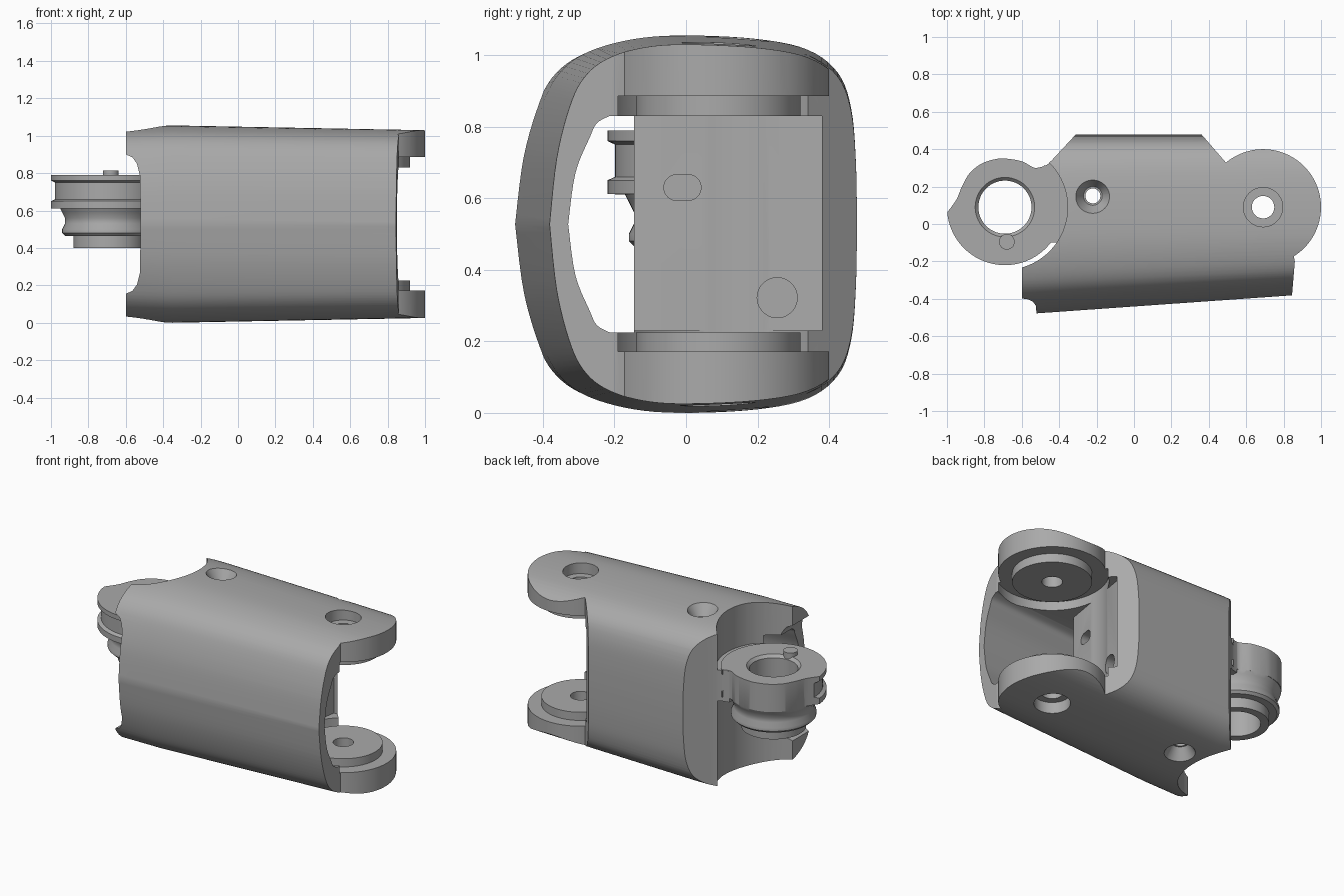
import bpy, bmesh, math
from mathutils import Vector

cube = bpy.data.objects.get("Cube")
if cube:
    bpy.data.objects.remove(cube)

MID = 0.5275                 # height of the symmetry plane
LUG = (0.69, 0.09)           # fork hinge axis
RING = (-0.69, 0.09)         # knuckle hinge axis

grey = bpy.data.materials.new("plain_grey")
grey.use_nodes = True
grey.diffuse_color = (0.4, 0.4, 0.4, 1)
grey.node_tree.nodes["Principled BSDF"].inputs["Base Color"].default_value = (0.4, 0.4, 0.4, 1)


def make(name, bm):
    bmesh.ops.recalc_face_normals(bm, faces=bm.faces)
    mesh = bpy.data.meshes.new(name)
    bm.to_mesh(mesh)
    bm.free()
    mesh.materials.append(grey)
    obj = bpy.data.objects.new(name, mesh)
    bpy.context.collection.objects.link(obj)
    return obj


def loft(name, loops):
    """Skin a list of equal closed loops and cap both ends."""
    bm = bmesh.new()
    rows = [[bm.verts.new(p) for p in loop] for loop in loops]
    n = len(rows[0])
    for a, b in zip(rows, rows[1:]):
        for i in range(n):
            j = (i + 1) % n
            bm.faces.new((a[i], a[j], b[j], b[i]))
    bm.faces.new(rows[0])
    bm.faces.new(rows[-1])
    return make(name, bm)


def prism(name, outline, lo, hi):
    return loft(name, [[(x, y, z) for x, y in outline] for z in (lo, hi)])


def circle(c, r, n=72):
    return [(c[0] + r * math.cos(2 * math.pi * i / n),
             c[1] + r * math.sin(2 * math.pi * i / n)) for i in range(n)]


def stack(name, c, levels, n=72):
    """Solid of revolution given as (radius, height) levels."""
    return loft(name, [[(x, y, z) for x, y in circle(c, r, n)] for r, z in levels])


def spline(pts, steps=5):
    """Smooth open curve through the points."""
    p = [Vector(q) for q in [pts[0]] + pts + [pts[-1]]]
    out = []
    for a, b, c, d in zip(p, p[1:], p[2:], p[3:]):
        for k in range(steps):
            t = k / steps
            out.append(0.5 * (2 * b + (c - a) * t + (2 * a - 5 * b + 4 * c - d) * t * t
                              + (3 * b - a - 3 * c + d) * t ** 3))
    return [tuple(q) for q in out] + [pts[-1]]


def mirrored(half):
    """Close a half section by mirroring it in the symmetry plane."""
    return half + [(y, 2 * MID - z) for y, z in reversed(half[1:-1])]


def boolean(obj, op, *others):
    for other in others:
        mod = obj.modifiers.new("cut", 'BOOLEAN')
        mod.operation, mod.solver, mod.object = op, 'EXACT', other
        bpy.context.view_layer.update()
        ev = obj.evaluated_get(bpy.context.evaluated_depsgraph_get())
        mesh = bpy.data.meshes.new_from_object(ev)
        obj.modifiers.clear()
        obj.data = mesh
        bpy.data.objects.remove(other)


def front_scale(x):
    return (0.441 - 0.0706 * x) / 0.48


# Outer skin: rounded section, narrowing towards the fork
section = mirrored(spline([
    (0.478, MID), (0.475, 0.7), (0.462, 0.85), (0.425, 0.95), (0.34, 1.015),
    (0.2, 1.045), (0, 1.055), (-0.15, 1.045), (-0.28, 1.01), (-0.36, 0.955),
    (-0.41, 0.87), (-0.455, 0.72), (-0.48, MID)]))
skin = loft("skin", [[(x, y * (front_scale(x) if y < 0 else 1), MID + (z - MID) * s)
                      for y, z in section]
                     for x, s in ((-0.7, 0.985), (-0.35, 1), (1.1, 0.948))])

# Body: plan outline plus the fork discs, trimmed to the skin
body = prism("body", [(-0.31, 0.6), (-0.31, 0.48), (-0.44, 0.34), (-0.6, 0.2), (-0.6, -0.6),
                      (0.83, -0.6), (0.845, -0.38), (0.86, -0.2), (0.84, -0.1), (0.49, 0.33),
                      (0.36, 0.48), (0.36, 0.6)], -0.2, 1.3)
boolean(body, 'UNION', prism("disc", circle(LUG, 0.31, 96), -0.15, 1.25))
boolean(body, 'INTERSECT', skin)

# Knuckle recess and the stepped front edge beside it
edge = [(-0.75, 0.9), (-0.6, 0.9), (-0.565, 0.885), (-0.54, 0.85), (-0.525, 0.79), (-0.52, MID)]
step = loft("step", [[(x, y, z) for x, z in mirrored(edge)
                      + [(-0.75, 2 * MID - 0.9)]] for y in (-0.7, -0.1)])
recess = prism("recess", circle(RING, 0.335, 96), -0.3, 1.4)
boolean(body, 'DIFFERENCE', recess, step)

# Passage behind the front wall, and the fork opening
inner = mirrored([(-0.145, MID), (-0.145, 0.83)] + spline(
    [(-0.27, 0.83), (-0.305, 0.81), (-0.325, 0.77), (-0.365, 0.67), (-0.385, MID)]))
passage = loft("passage", [[(x, y if y > -0.2 else y + 0.055 + 0.0706 * (0.84 - x) * -1, z)
                            for y, z in inner] for x in (-0.9, 1.2)])
opening = prism("opening", [(0.33, -0.16), (1.2, -0.16), (1.2, 0.38), (0.42, 0.38)], 0.23, 0.83)
clearance = prism("clearance", circle(LUG, 0.327, 96), 0.172, 0.886)
boolean(body, 'DIFFERENCE', passage, opening, clearance)

# Hinge holes, counterbores and countersunk screw hole
boolean(body, 'DIFFERENCE',
        stack("axle_hole", LUG, [(0.06, -0.3), (0.06, 1.3)]),
        stack("top_bore", LUG, [(0.105, 0.965), (0.105, 1.3)]),
        stack("bottom_bore", LUG, [(0.105, -0.3), (0.105, 0.09)]))
SCREW = (-0.22, 0.15)
boolean(body, 'DIFFERENCE',
        stack("screw_hole", SCREW, [(0.04, -0.3), (0.04, 1.3)], 48),
        stack("top_sink", SCREW, [(0.05, 0.98), (0.095, 1.055), (0.095, 1.3)], 48),
        stack("bottom_sink", SCREW, [(0.095, -0.3), (0.095, 0.0), (0.05, 0.075)], 48))

# Round cable hole and shallow slot in the inner wall
cable = loft("cable", [[(x, y, z) for y, z in circle((0.255, 0.322), 0.056, 40)]
                       for x in (0.1, 0.6)])
slot = loft("slot", [[(x, y + math.copysign(0.016, y + 0.01001), z)
                      for y, z in circle((-0.01, 0.63), 0.036, 40)] for x in (0.25, 0.6)])
boolean(body, 'DIFFERENCE', cable, slot)

# Raised bosses on the inside of both fork discs
bosses = []
for name, lo, hi in (("upper_boss", 0.83, 0.9), ("lower_boss", 0.155, 0.225)):
    boss = stack(name, LUG, [(0.23, lo), (0.23, hi)])
    boolean(boss, 'DIFFERENCE', stack("boss_hole", LUG, [(0.06, 0), (0.06, 1.1)]))
    bosses.append(boss)

# Knuckle: grooved ring, trimmed at the back to leave a pointed nose
knuckle = stack("knuckle_ring", RING, [
    (0.19, 0.4), (0.19, 0.465), (0.235, 0.465), (0.25, 0.48), (0.25, 0.5), (0.235, 0.53),
    (0.235, 0.56), (0.25, 0.59), (0.26, 0.61), (0.31, 0.612), (0.31, 0.65), (0.288, 0.66),
    (0.288, 0.75), (0.31, 0.76), (0.31, 0.79)], 96)
nose = spline([(-1.0, 0.06), (-0.95, 0.13), (-0.92, 0.2), (-0.88, 0.27), (-0.82, 0.32),
               (-0.75, 0.345), (-0.69, 0.35), (-0.6, 0.335), (-0.53, 0.3), (-0.48, 0.31)])
boolean(knuckle, 'DIFFERENCE',
        prism("nose_cut", [(-1.2, 0.06)] + nose + [(-0.45, 0.6), (-1.2, 0.6)], 0.3, 0.9))

# Web joining the knuckle to the body
web = prism("web", [(-0.52, -0.1), (-0.32, -0.1), (-0.32, 0.4), (-0.42, 0.36), (-0.445, 0.33),
                    (-0.48, 0.308), (-0.52, 0.3)], 0.585, 0.785)
boolean(knuckle, 'UNION', web)
boolean(knuckle, 'DIFFERENCE',
        stack("bore", RING, [(0.142, 0.2), (0.142, 0.772), (0.16, 0.791), (0.16, 0.95)], 96))

# Small stop pin on the knuckle
pin = stack("stop_pin", (-0.68, -0.095), [(0.042, 0.76), (0.042, 0.815)], 32)

# Smooth curved surfaces, crisp edges
for obj in bpy.context.view_layer.objects:
    obj.select_set(False)
for obj in [body, knuckle, pin] + bosses:
    obj.select_set(True)
bpy.context.view_layer.objects.active = body
bpy.ops.object.shade_smooth_by_angle(angle=math.radians(30))
